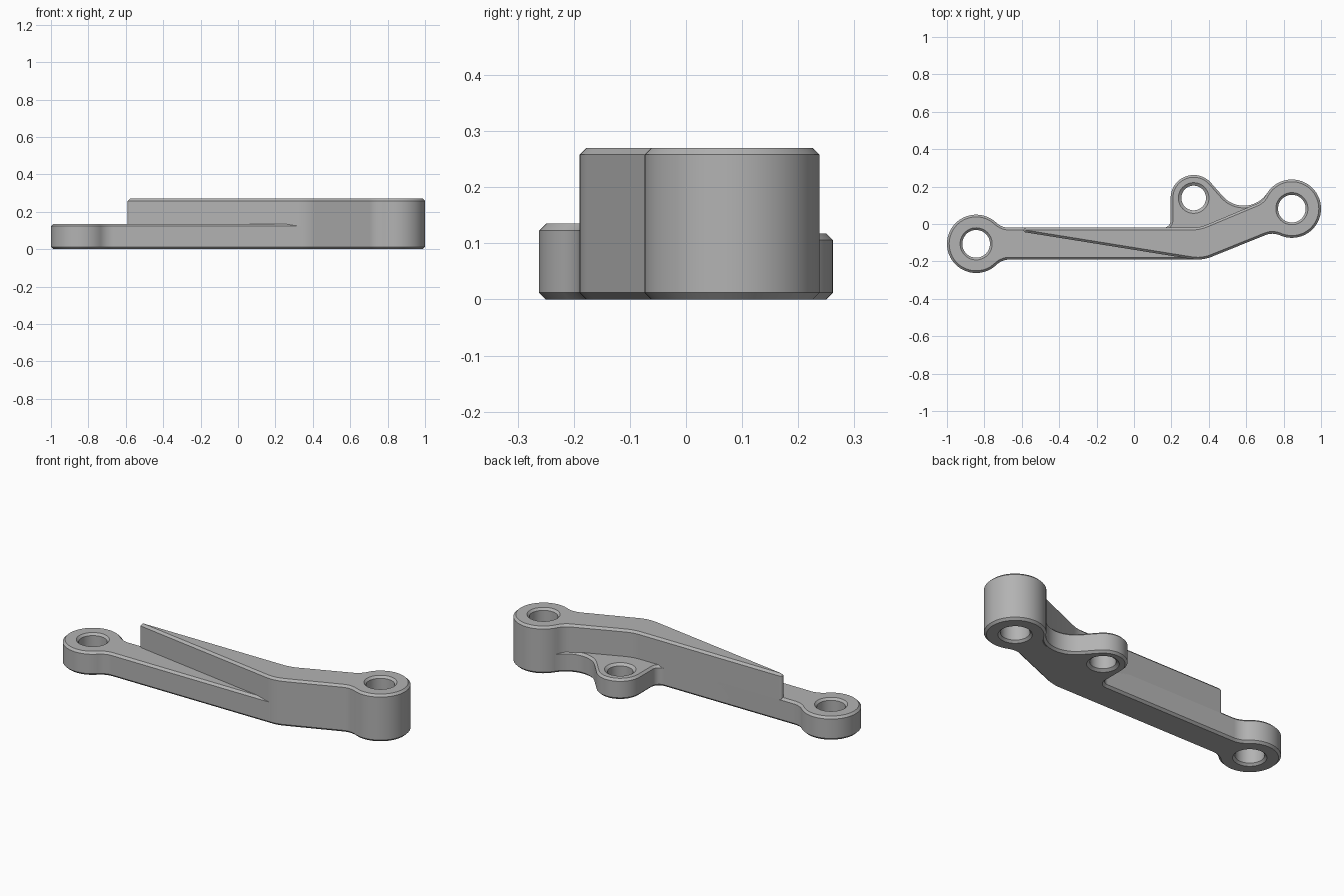
import bpy, bmesh, math
from mathutils import Vector

cube = bpy.data.objects.get("Cube")
if cube:
    bpy.data.objects.remove(cube, do_unlink=True)

grey = bpy.data.materials.new("satin_grey")
grey.use_nodes = True
COLOUR = (0.45, 0.45, 0.45, 1)
grey.diffuse_color = COLOUR
grey.node_tree.nodes["Principled BSDF"].inputs["Base Color"].default_value = COLOUR

CHAMFER = 0.012


def belt(circles):
    """Outline of arcs joined by tangents: radius > 0 is convex, < 0 is a concave fillet.
    Returns (point, outward normal) pairs, counter-clockwise."""
    count = len(circles)
    normals = []
    for i, (x, y, r) in enumerate(circles):
        x2, y2, r2 = circles[(i + 1) % count]
        ratio = (r - r2) / math.hypot(x2 - x, y2 - y)
        normals.append(math.atan2(y2 - y, x2 - x) - math.acos(max(-1, min(1, ratio))))
    outline = []
    for i, (x, y, r) in enumerate(circles):
        start = normals[i - 1]
        sweep = (normals[i] - start) % math.tau
        if r < 0:
            sweep -= math.tau
        steps = max(2, math.ceil(abs(sweep) / math.radians(6)))
        for k in range(steps + 1):
            a = start + sweep * k / steps
            n = Vector((math.cos(a), math.sin(a)))
            outline.append((Vector((x, y)) + n * r, n))
    return outline


def round_hole(x, y, r, sides=56):
    """Hole outline, with normals pointing into the hole."""
    spokes = [Vector((math.cos(k * math.tau / sides), math.sin(k * math.tau / sides)))
              for k in range(sides)]
    return [(Vector((x, y)) + n * r, -n) for n in spokes]


def chamfered_plate(name, circles, height, hole, hole_chamfer=CHAMFER):
    """Solid plate with a through hole and chamfered top and bottom rims."""
    bm = bmesh.new()
    rims = {"bottom": [], "top": []}
    for outline, c in ((belt(circles), CHAMFER), (round_hole(*hole), hole_chamfer)):
        rings = []
        for z, inset in ((0, c), (CHAMFER, 0), (height - CHAMFER, 0), (height, c)):
            rings.append([bm.verts.new((*(p - n * inset), z)) for p, n in outline])
        size = len(outline)
        for low, high in zip(rings, rings[1:]):
            for k in range(size):
                j = (k + 1) % size
                bm.faces.new((low[k], low[j], high[j], high[k]))
        for key, ring in (("bottom", rings[0]), ("top", rings[-1])):
            rims[key] += [bm.edges.get((ring[k], ring[(k + 1) % size])) for k in range(size)]
    for edges in rims.values():
        bmesh.ops.triangle_fill(bm, edges=edges, use_beauty=True)
    bmesh.ops.remove_doubles(bm, verts=bm.verts, dist=0.00005)
    bmesh.ops.recalc_face_normals(bm, faces=bm.faces)
    for f in bm.faces:
        f.smooth = True
    mesh = bpy.data.meshes.new(name)
    bm.to_mesh(mesh)
    bm.free()
    mesh.set_sharp_from_angle(angle=math.radians(30))
    mesh.materials.append(grey)
    obj = bpy.data.objects.new(name, mesh)
    bpy.context.collection.objects.link(obj)
    return obj


# Low arm: end boss, two neck fillets, and a bar that runs into the tall web
chamfered_plate("low_arm", [
    (-0.844, -0.106, 0.156),
    (-0.666, -0.29, -0.1),
    (0.33, -0.14, 0.05),
    (0.2, -0.0325, 0.0125),
    (-0.668, 0.08, -0.1),
], 0.135, (-0.844, -0.106, 0.074))

# Tall web: wedge-shaped rib that widens, bends and ends in the tall boss
chamfered_plate("tall_web", [
    (-0.5775, -0.0325, 0.0125),
    (0.34, 0.01, 0.2),
    (0.74, -0.152, -0.1),
    (0.844, 0.082, 0.156),
    (0.617, 0.2, -0.1),
    (0.31, 0.18, -0.2),
], 0.27, (0.844, 0.082, 0.074))

# Side lug: low ear behind the web, blended into the bar and the tall boss
chamfered_plate("side_lug", [
    (0.319, 0.139, 0.123),
    (0.156, 0.02, -0.04),
    (0.156, -0.04, 0.02),
    (0.4, -0.06, 0.02),
    (0.73, 0.156, 0.02),
    (0.587, 0.248, -0.15),
], 0.118, (0.319, 0.139, 0.066), 0.016)
